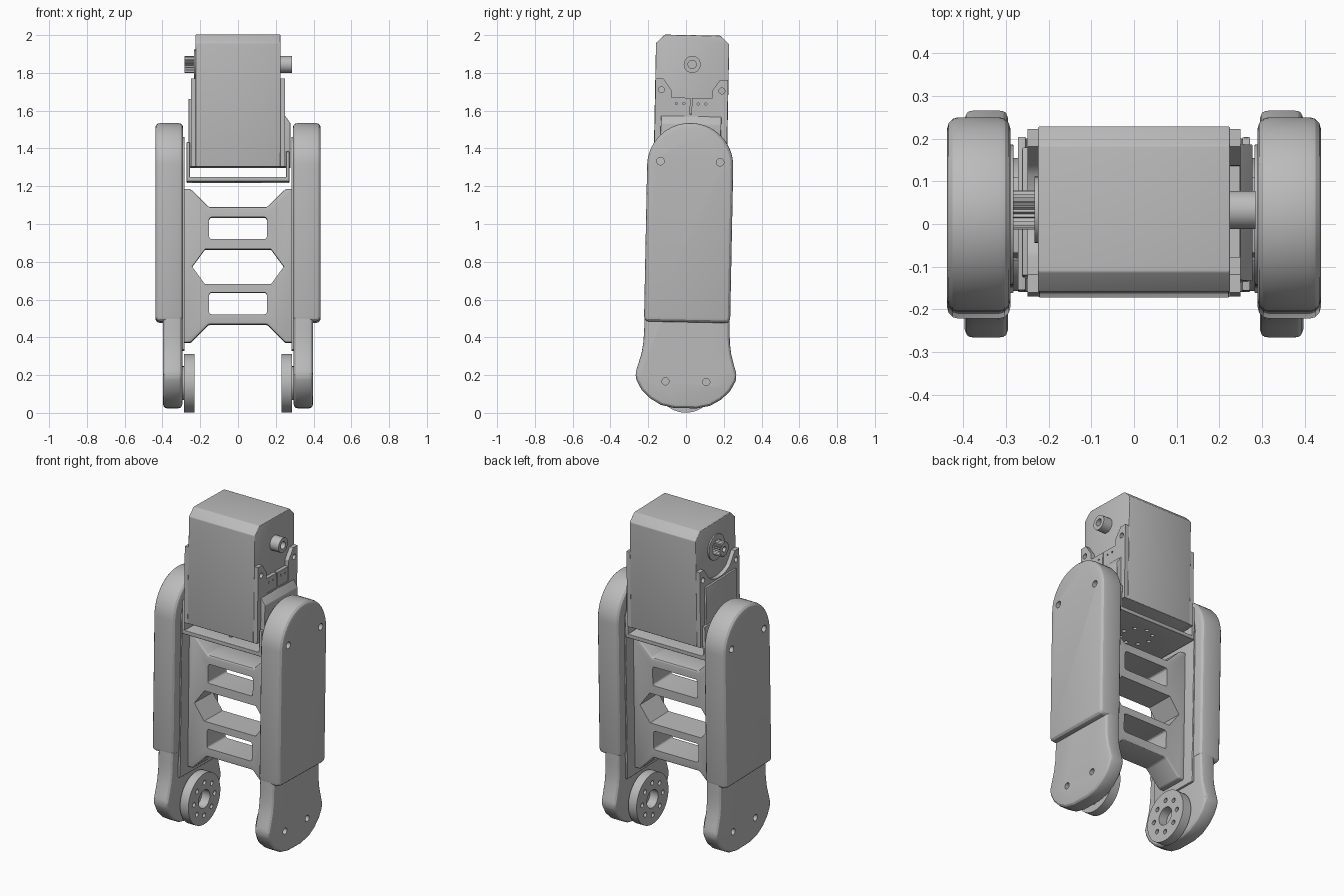
import bpy, bmesh, math
from mathutils import Matrix, Vector

cube = bpy.data.objects.get("Cube")
if cube:
    bpy.data.objects.remove(cube, do_unlink=True)

LEAN = -0.02          # whole limb leans slightly backwards
SIDES = (("left", 1), ("right", -1))

grey = bpy.data.materials.new("light grey plastic")
grey.use_nodes = True
grey.diffuse_color = (0.5, 0.5, 0.5, 1)
grey.node_tree.nodes["Principled BSDF"].inputs["Base Color"].default_value = (0.5, 0.5, 0.5, 1)


def add_prism(bm, pts, a, b, axis="x", bevel=0.0, segments=3):
    """Extrude a profile from a to b: (y, z) pairs along x, or (x, z) pairs along y."""
    place = (lambda p, d: (d, p[0], p[1])) if axis == "x" else (lambda p, d: (p[0], d, p[1]))
    lo = [bm.verts.new(place(p, a)) for p in pts]
    hi = [bm.verts.new(place(p, b)) for p in pts]
    n = len(pts)
    faces = [bm.faces.new(lo), bm.faces.new(hi)]
    for i in range(n):
        j = (i + 1) % n
        faces.append(bm.faces.new((lo[i], lo[j], hi[j], hi[i])))
    bmesh.ops.recalc_face_normals(bm, faces=faces)
    if bevel:
        edges = {e for f in faces for e in f.edges if e.calc_face_angle(0) > math.radians(30)}
        bmesh.ops.bevel(bm, geom=list(edges), offset=bevel, segments=segments,
                        profile=0.5, affect="EDGES", clamp_overlap=True)


def add_rod(bm, centre, radius, length, axis="x", sides=24):
    turn = Matrix.Rotation(math.pi / 2, 4, "Y") if axis == "x" else Matrix()
    bmesh.ops.create_cone(bm, cap_ends=True, segments=sides, radius1=radius, radius2=radius,
                          depth=length, matrix=Matrix.Translation(Vector(centre)) @ turn)


def make(name, bm):
    mesh = bpy.data.meshes.new(name)
    bm.to_mesh(mesh)
    bm.free()
    obj = bpy.data.objects.new(name, mesh)
    bpy.context.collection.objects.link(obj)
    obj.rotation_euler.x = LEAN
    obj.location.y = -0.004
    return obj


def part(name, bm, cutter=None):
    """Link a part, cut its openings, then shade it."""
    obj = make(name, bm)
    obj.data.materials.append(grey)
    bpy.ops.object.select_all(action="DESELECT")
    obj.select_set(True)
    bpy.context.view_layer.objects.active = obj
    if cutter:
        tool = make(name + " cutter", cutter)
        tool.hide_render = True
        mod = obj.modifiers.new("openings", "BOOLEAN")
        mod.operation, mod.solver, mod.object = "DIFFERENCE", "EXACT", tool
        bpy.ops.object.modifier_apply(modifier=mod.name)
        bpy.data.objects.remove(tool, do_unlink=True)
    bpy.ops.object.shade_smooth_by_angle(angle=math.radians(25))
    return obj


def prism(name, pts, a, b, axis="x", bevel=0.0, cutter=None):
    bm = bmesh.new()
    add_prism(bm, pts, a, b, axis, bevel)
    return part(name, bm, cutter)


def rods(items, axis="x", sides=24):
    bm = bmesh.new()
    for centre, radius, length in items:
        add_rod(bm, centre, radius, length, axis, sides)
    return bm


def rect(w, z0, z1):
    return [(-w, z0), (w, z0), (w, z1), (-w, z1)]


def arch(w, z0, top, steps=28):
    """Upright slab outline with a half-round top."""
    arc = [(w * math.cos(math.pi * i / steps), top - w + w * math.sin(math.pi * i / steps))
           for i in range(steps + 1)]
    return [(-w, z0), (w, z0)] + arc


def mirrored(half):
    return half + [(-u, v) for u, v in reversed(half)]


# Legs: core with flared foot, thicker outer shell, inner pad
foot = [(0.06, 0.025), (0.13, 0.04), (0.19, 0.075), (0.235, 0.12), (0.262, 0.17), (0.27, 0.2),
        (0.255, 0.25), (0.238, 0.31), (0.229, 0.37), (0.226, 0.44)]
top_arc = [(0.215 * math.cos(math.pi * i / 24), 1.3 + 0.215 * math.sin(math.pi * i / 24))
           for i in range(12)]
core = mirrored(foot + top_arc + [(0.01, 1.515)])
for side, s in SIDES:
    holes = rods([((s * 0.40, y, 0.165), 0.019, 0.1) for y in (-0.108, 0.108)])
    prism(side + "_leg_core", core, s * 0.295, s * 0.397, bevel=0.022, cutter=holes)
    holes = rods([((s * 0.44, y, 1.33), 0.02, 0.1) for y in (-0.158, 0.158)])
    prism(side + "_leg_shell", arch(0.228, 0.48, 1.535), s * 0.29, s * 0.438,
          bevel=0.026, cutter=holes)
    prism(side + "_leg_inner_pad", arch(0.165, 0.33, 1.46), s * 0.282, s * 0.31, bevel=0.004)

    # Pivot disc with centre bore and bolt circle
    bolts = [((s * 0.257, 0.1 * math.cos(k * math.pi / 4), 0.157 + 0.1 * math.sin(k * math.pi / 4)),
              0.014, 0.2) for k in range(8)]
    bore = [((s * 0.257, 0, 0.157), 0.055, 0.2)]
    disc = rods([((s * 0.257, 0, 0.157), 0.156, 0.056)], sides=48)
    part(side + "_pivot_disc", disc, rods(bore + bolts))
    part(side + "_pivot_pin", rods([((s * 0.291, 0, 0.157), 0.09, 0.014)]))

# Ladder frame between the legs
outline = mirrored([(0.155, 0.467), (0.25, 0.371), (0.295, 0.371),
                    (0.295, 1.183), (0.25, 1.183), (0.155, 1.088)])
cut = bmesh.new()
add_prism(cut, rect(0.153, 0.52, 0.637), -0.3, 0.3, "y", 0.014)
add_prism(cut, rect(0.153, 0.918, 1.035), -0.3, 0.3, "y", 0.014)
add_prism(cut, mirrored([(0.175, 0.68), (0.243, 0.773), (0.175, 0.865)]), -0.3, 0.3, "y")
prism("ladder_frame", outline, -0.09, 0.09, "y", 0.01, cut)

# Bracket under the motor: a shallow tray with a bolt circle
tray = [(-0.272, 1.222), (0.272, 1.222), (0.272, 1.38), (0.254, 1.38), (0.254, 1.246),
        (-0.254, 1.246), (-0.254, 1.43), (-0.272, 1.43)]
holes = rods([((0.09 * math.cos(k * math.pi / 4), 0.09 * math.sin(k * math.pi / 4), 1.235),
               0.012, 0.1) for k in range(8)], "z", 12)
prism("motor_bracket", tray, -0.18, 0.18, "y", 0.003, holes)

# Motor body with chamfered top
body = mirrored([(0.194, 1.3), (0.194, 1.955), (0.148, 2.0)])
prism("motor_body", body, -0.225, 0.225, bevel=0.004)

# Side plates with eared lugs; the right one is scooped around the shaft
SHAFT_Z = 1.845
ear = [(0.192, 1.3), (0.192, 1.767), (0.15, 1.767), (0.107, 1.705)]
scoop = [(0.107 - 0.0107 * i, SHAFT_Z - math.sqrt(0.18 ** 2 - (0.107 - 0.0107 * i) ** 2))
         for i in range(1, 10)] + [(0, SHAFT_Z - 0.18)]
for side, s, floor in (("left", 1, [(0.107, 1.58)]), ("right", -1, scoop)):
    holes = rods([((s * 0.25, y, 1.708), 0.016, 0.06) for y in (-0.16, 0.16)], sides=16)
    prism(side + "_motor_plate", mirrored(ear + floor), s * 0.22, s * 0.25, cutter=holes)

# Right cover, and left wiring box with a sloped top
prism("right_motor_cover", rect(0.15, 1.3, 1.66), -0.245, -0.262, bevel=0.004)
box = [(0.22, 1.3), (0.278, 1.3), (0.278, 1.53), (0.25, 1.57), (0.22, 1.585)]
prism("wiring_box", box, -0.16, 0.16, "y", 0.004)
for name, y in (("front_socket", -0.08), ("rear_socket", 0.076)):
    pts = [(y + u, z) for u, z in rect(0.074, 1.57, 1.668)]
    pins = rods([((0.25, y + d, 1.637), 0.006, 0.03) for d in (-0.04, 0, 0.04)], sides=8)
    prism(name, pts, 0.22, 0.247, cutter=pins)

# Output shafts: plain hollow on the left, toothed on the right
part("left_shaft", rods([((0.25, 0, SHAFT_Z), 0.045, 0.07)], sides=32),
     rods([((0.28, 0, SHAFT_Z), 0.022, 0.08)]))
teeth = [(r * math.cos(k * math.pi / 24), SHAFT_Z + r * math.sin(k * math.pi / 24))
         for k in range(48) for r in [0.046 if k % 2 else 0.039]]
prism("right_toothed_shaft", teeth, -0.22, -0.284,
      cutter=rods([((-0.28, 0, SHAFT_Z), 0.016, 0.08)]))
part("right_shaft_washer", rods([((-0.227, 0, SHAFT_Z), 0.078, 0.012)], sides=32))
